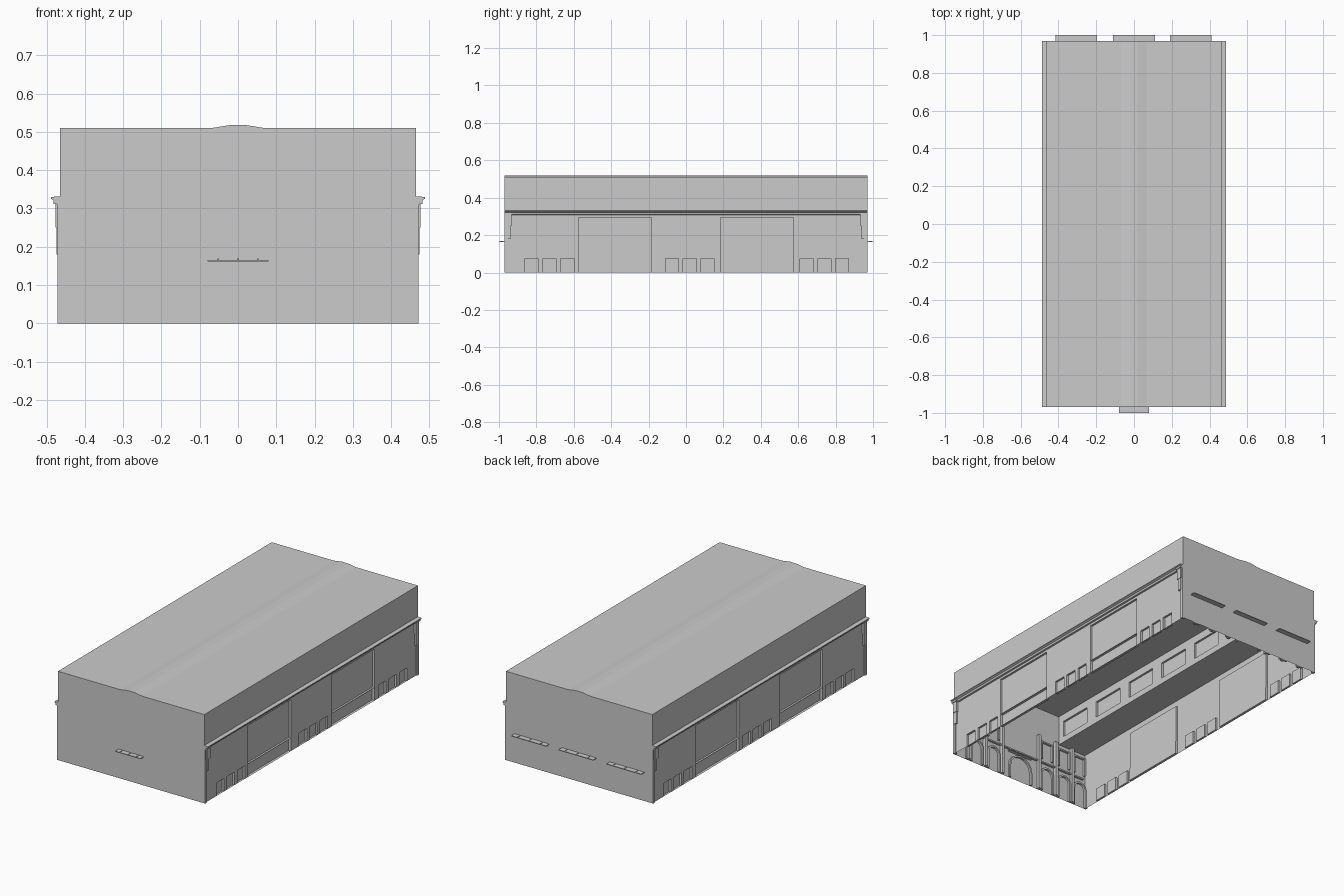
import bpy, bmesh, math
from mathutils import Vector

cube = bpy.data.objects.get("Cube")
if cube:
    bpy.data.objects.remove(cube)

stone = bpy.data.materials.new("grey_stone")
stone.use_nodes = True
GREY = (0.6, 0.6, 0.6, 1)
stone.diffuse_color = GREY
stone.node_tree.nodes["Principled BSDF"].inputs["Base Color"].default_value = GREY

W, L, H = 0.465, 0.97, 0.51      # half width, half length, eaves height
NAVE, AISLE = 0.28, 0.335        # half width of nave, aisle ceiling height


def finish(name, bm):
    mesh = bpy.data.meshes.new(name)
    bm.to_mesh(mesh)
    bm.free()
    mesh.materials.append(stone)
    ob = bpy.data.objects.new(name, mesh)
    bpy.context.collection.objects.link(ob)
    return ob


def box(name, x, y, z):
    bm = bmesh.new()
    bmesh.ops.create_cube(bm, size=1)
    for v in bm.verts:
        v.co = [r[0] if c < 0 else r[1] for c, r in zip(v.co, (x, y, z))]
    return finish(name, bm)


def extrude_profile(name, points, axis, a, b, closed=True):
    """Sweep a profile along 'x' or 'y' between a and b."""
    bm = bmesh.new()
    place = (lambda p, t: (p[0], t, p[1])) if axis == "y" else (lambda p, t: (t, p[0], p[1]))
    ends = [[bm.verts.new(place(p, t)) for p in points] for t in (a, b)]
    n = len(points)
    for i in range(n if closed else n - 1):
        j = (i + 1) % n
        bm.faces.new((ends[0][i], ends[0][j], ends[1][j], ends[1][i]))
    if closed:
        bm.faces.new(ends[0])
        bm.faces.new(ends[1])
    bmesh.ops.recalc_face_normals(bm, faces=bm.faces)
    return finish(name, bm)


def relief_sheet(name, x, y_range, z_range, recesses, side):
    """Wall sheet facing side, with rectangles (y0, y1, z0, z1, depth) pushed in."""
    ys = sorted(set(y_range) | {v for r in recesses for v in r[:2]})
    zs = sorted(set(z_range) | {v for r in recesses for v in r[2:4]})
    bm = bmesh.new()
    grid = [[bm.verts.new((x * side, y, z)) for z in zs] for y in ys]
    for i in range(len(ys) - 1):
        for j in range(len(zs) - 1):
            quad = [grid[i][j], grid[i + 1][j], grid[i + 1][j + 1], grid[i][j + 1]]
            bm.faces.new(quad if side > 0 else quad[::-1])
    for y0, y1, z0, z1, depth in recesses:
        picked = []
        for f in bm.faces:
            c = f.calc_center_median()
            if y0 < c.y < y1 and z0 < c.z < z1 and abs(c.x - x * side) < 1e-5:
                picked.append(f)
        geom = bmesh.ops.extrude_face_region(bm, geom=picked)["geom"]
        for v in geom:
            if isinstance(v, bmesh.types.BMVert):
                v.co.x -= depth * side
        bmesh.ops.delete(bm, geom=[f for f in picked if f.is_valid], context="FACES")
    return finish(name, bm)


def sheet(name, corners):
    bm = bmesh.new()
    bm.faces.new([bm.verts.new(c) for c in corners])
    return finish(name, bm)


def arch_frame(name, x, half, height, y, inward):
    """Round-headed door surround on the inner face of an end wall."""
    def outline(h, top):
        arc = [(h * math.cos(a), top - h + h * math.sin(a))
               for a in (math.pi * k / 8 for k in range(9))]
        return [(h, 0)] + arc + [(-h, 0)]
    bm = bmesh.new()
    inner, outer = outline(half - 0.01, height - 0.01), outline(half, height)
    rows = [[bm.verts.new((x + px, y, pz)) for px, pz in o] for o in (inner, outer)]
    for i in range(len(inner) - 1):
        bm.faces.new((rows[0][i], rows[0][i + 1], rows[1][i + 1], rows[1][i]))
    geom = bmesh.ops.extrude_face_region(bm, geom=bm.faces[:])["geom"]
    bmesh.ops.translate(bm, verts=[g for g in geom if isinstance(g, bmesh.types.BMVert)],
                        vec=Vector((0, 0.012 * inward, 0)))
    bmesh.ops.recalc_face_normals(bm, faces=bm.faces)
    return finish(name, bm)


# Roof with a low ridge, open underneath
roof = [(-W, H), (-0.07, H), (-0.02, 0.518), (0.02, 0.518), (0.07, H), (W, H)]
extrude_profile("roof", roof, "y", -L, L, closed=False)
for end in (-1, 1):
    sheet("end_wall", [(-W * end, end * L, 0), (-W * end, end * L, H),
                       (W * end, end * L, H), (W * end, end * L, 0)][::-1])
    sheet("ridge_end", [(x, end * L, z) for x, z in roof[1:5]][::-end])

# Long side walls with wide bays and small low openings
bays = []
for start in (-0.575, 0.185):
    bays += [(start, start + 0.39, 0.075, 0.295, 0.012),
             (start, start + 0.39, 0, 0.075, 0.015)]
for first in (-0.86, -0.11, 0.61):
    bays += [(first + 0.095 * k, first + 0.095 * k + 0.07, 0, 0.075, 0.012) for k in range(3)]

CLERESTORY = [(c - 0.1, c + 0.1, 0.37, 0.465, 0.012)
              for c in (0.277 * (k - 3) for k in range(7))]

for side in (-1, 1):
    relief_sheet("side_wall", W, (-L, L), (0, H), bays, side)

    # Cornice running the full length
    cornice = [(W, 0.308), (0.474, 0.31), (0.477, 0.32), (0.488, 0.325), (0.488, 0.33), (W, 0.332)]
    extrude_profile("cornice", [(x * side, z) for x, z in cornice], "y", -L, L)

    # Corner pilasters and stepped brackets
    for end in (-1, 1):
        def span(a, b):
            return sorted((a * end, b * end))

        def out(d):
            return sorted((W * side, d * side))
        box("corner_pilaster", out(0.471), span(0.953, L), (0, 0.31))
        box("bracket_lower", out(0.474), span(0.938, 0.96), (0.18, 0.25))
        box("bracket_upper", out(0.477), span(0.933, 0.963), (0.25, 0.312))
        box("bracket_cap", out(0.482), span(0.927, 0.968), (0.312, 0.325))

    # Interior aisle ceiling and clerestory wall
    sheet("aisle_ceiling", [(NAVE * side, -L, AISLE), (W * side, -L, AISLE),
                            (W * side, L, AISLE), (NAVE * side, L, AISLE)][::-side])
    relief_sheet("clerestory_wall", NAVE, (-L, L), (AISLE, H), CLERESTORY, -side) \
        .location.x = 2 * NAVE * side


def balcony(x, half, end):
    y = sorted((end * 0.95, end * 1.0))
    box("balcony_slab", (x - half, x + half), y, (0.162, 0.166))
    for k in (-1, 0, 1):
        box("balcony_stud", (x + k * half * 0.65 - 0.002, x + k * half * 0.65 + 0.002),
            sorted((end * 0.975, end * 0.995)), (0.166, 0.169))


balcony(0, 0.08, -1)
for x in (-0.305, 0, 0.3):
    balcony(x, 0.11, 1)

# Inner faces of the end walls: arched doors, upper windows, pilasters
for end in (-1, 1):
    y = end * (L - 0.002)
    depth = sorted((y, y - 0.012 * end))
    for side in (-1, 1):
        for x in (0.19, 0.31, 0.42):
            arch_frame("door_arch", x * side, 0.045, 0.15, y, -end)
            for edge in (-0.036, 0.036):
                c = x * side + edge
                box("window_jamb", (c - 0.004, c + 0.004), depth, (0.2, 0.3))
            box("window_head", (x * side - 0.04, x * side + 0.04), depth, (0.3, 0.308))
        for x in (0.13, 0.25, 0.365):
            c = x * side
            box("inner_pilaster", (c - 0.008, c + 0.008), sorted((y, y - 0.02 * end)), (0, AISLE))
    arch_frame("main_door_arch", 0, 0.08, 0.155, y, -end)
    box("inner_string_course", (-W + 0.02, W - 0.02), depth, (0.172, 0.18))
